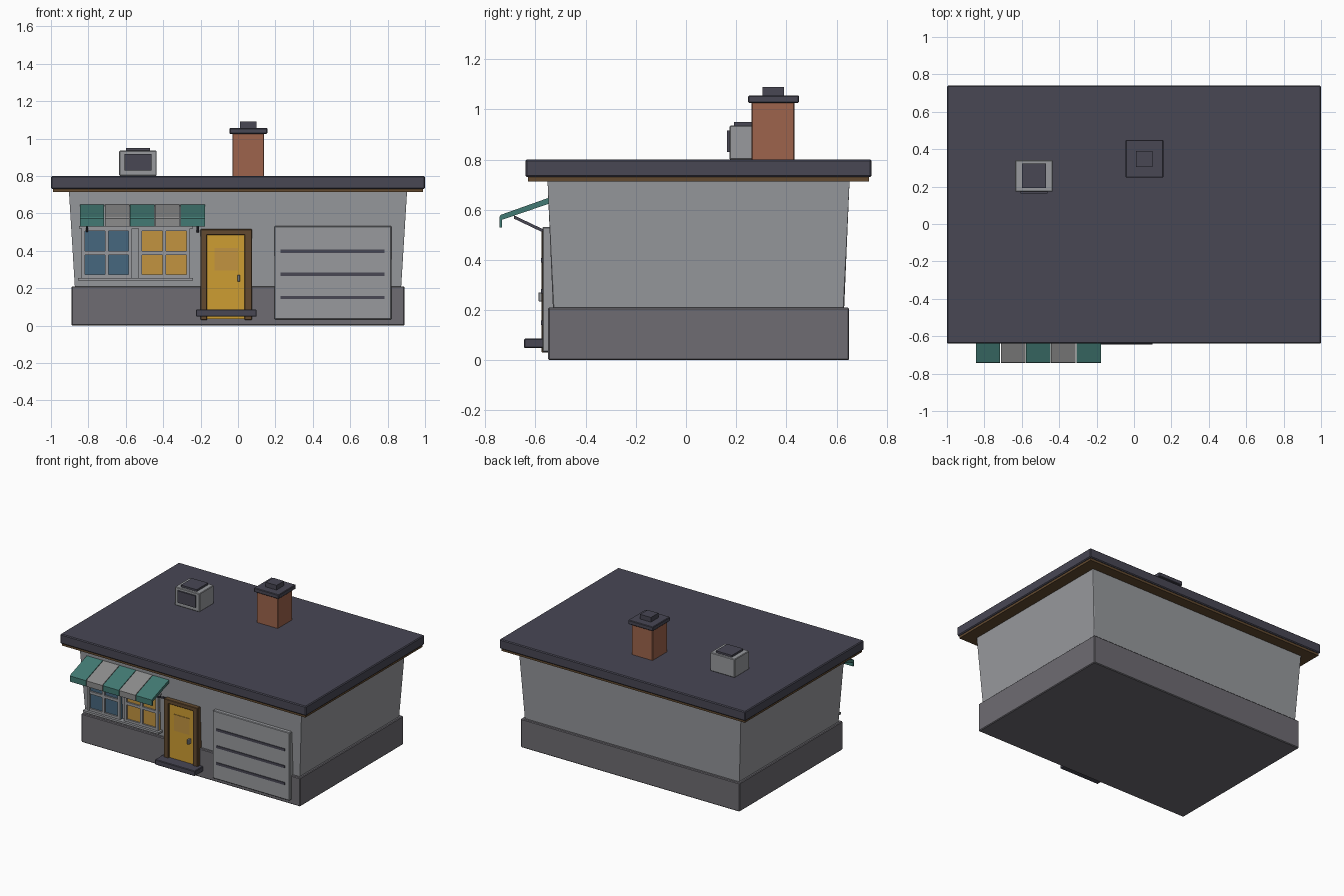
import bpy
import bmesh
from mathutils import Vector

cube = bpy.data.objects.get("Cube")
if cube:
    bpy.data.objects.remove(cube, do_unlink=True)


def material(name, red, green, blue):
    """Flat material from display (sRGB 0-255) values."""
    def linear(v):
        v /= 255
        return v / 12.92 if v <= 0.04045 else ((v + 0.055) / 1.055) ** 2.4
    colour = (linear(red), linear(green), linear(blue), 1)
    mat = bpy.data.materials.new(name)
    mat.use_nodes = True
    mat.diffuse_color = colour
    mat.node_tree.nodes["Principled BSDF"].inputs["Base Color"].default_value = colour
    return mat


WALL = material("wall grey", 152, 154, 158)
STONE = material("base grey", 110, 108, 114)
ROOF = material("slate", 72, 71, 84)
BRICK = material("brick", 158, 100, 76)
TEAL = material("awning teal", 66, 122, 115)
CANVAS = material("awning grey", 140, 140, 140)
YELLOW = material("door yellow", 206, 158, 50)
BLUE = material("window blue", 70, 103, 126)
AMBER = material("window amber", 194, 148, 64)
WOOD = material("dark wood", 98, 74, 48)


def finish(name, bm, mat, bevel=0):
    if bevel:
        bmesh.ops.bevel(bm, geom=bm.edges[:], offset=bevel, segments=1, affect='EDGES')
    bmesh.ops.recalc_face_normals(bm, faces=bm.faces[:])
    mesh = bpy.data.meshes.new(name)
    bm.to_mesh(mesh)
    bm.free()
    mesh.materials.append(mat)
    obj = bpy.data.objects.new(name, mesh)
    bpy.context.collection.objects.link(obj)
    return obj


def box(name, x, y, z, mat, bevel=0, flare=0):
    """Box from (min, max) ranges; flare widens the top on every side."""
    bm = bmesh.new()
    bmesh.ops.create_cube(bm, size=1)
    for v in bm.verts:
        grow = flare if v.co.z > 0 else 0
        v.co = Vector((
            x[1] + grow if v.co.x > 0 else x[0] - grow,
            y[1] + grow if v.co.y > 0 else y[0] - grow,
            z[1] if v.co.z > 0 else z[0]))
    return finish(name, bm, mat, bevel)


def extrude_x(name, profile, x, mat):
    """Sweep a (y, z) profile along x."""
    bm = bmesh.new()
    face = bm.faces.new([bm.verts.new((x[0], y, z)) for y, z in profile])
    result = bmesh.ops.extrude_face_region(bm, geom=[face])
    verts = [g for g in result["geom"] if isinstance(g, bmesh.types.BMVert)]
    bmesh.ops.translate(bm, verts=verts, vec=(x[1] - x[0], 0, 0))
    return finish(name, bm, mat)


# Building shell
box("base", (-0.89, 0.89), (-0.55, 0.65), (0, 0.21), STONE, 0.005)
box("walls", (-0.872, 0.872), (-0.53, 0.63), (0.2, 0.72), WALL, 0.004, flare=0.032)
for v in bpy.data.objects["walls"].data.vertices:
    v.co.y = max(-0.552, min(0.652, v.co.y))
box("soffit", (-0.99, 0.99), (-0.63, 0.73), (0.713, 0.732), WOOD)
box("roof", (-1, 1), (-0.64, 0.74), (0.73, 0.8), ROOF, 0.006)

# Chimney
box("chimney", (-0.03, 0.14), (0.262, 0.432), (0.79, 1.03), BRICK, 0.003)
box("chimney_cap", (-0.045, 0.157), (0.248, 0.45), (1.025, 1.056), ROOF, 0.004)
box("chimney_pot", (0.012, 0.1), (0.305, 0.391), (1.05, 1.09), ROOF)

# Rooftop cooling unit
box("cooler", (-0.635, -0.435), (0.173, 0.342), (0.8, 0.935), WALL, 0.004)
box("cooler_grille", (-0.608, -0.462), (0.163, 0.18), (0.829, 0.916), ROOF)
box("cooler_lid", (-0.6, -0.47), (0.192, 0.324), (0.93, 0.949), ROOF)

# Door
for side, x in (("right", (-0.2, -0.165)), ("left", (0.035, 0.074))):
    box(side + "_door_post", x, (-0.576, -0.52), (0.03, 0.515), WOOD, 0.003)
box("door_lintel", (-0.2, 0.074), (-0.576, -0.52), (0.485, 0.515), WOOD, 0.003)
box("door", (-0.166, 0.036), (-0.562, -0.52), (0.035, 0.487), YELLOW)
box("door_pane", (-0.125, 0), (-0.566, -0.56), (0.295, 0.415), AMBER)
box("door_handle", (-0.003, 0.011), (-0.588, -0.56), (0.235, 0.27), WALL, 0.002)
box("door_step", (-0.225, 0.1), (-0.645, -0.54), (0.048, 0.086), ROOF, 0.004)

# Garage door
box("garage_door", (0.195, 0.82), (-0.572, -0.52), (0.033, 0.532), WALL, 0.004)
for i in range(3):
    z = 0.15 + 0.124 * i
    box(f"garage_slot_{i + 1}", (0.226, 0.782), (-0.577, -0.57), (z - 0.009, z + 0.009), ROOF)


# Windows
def window(name, x0, x1, glass):
    z0, z1, bar = 0.252, 0.525, 0.02
    box(name + "_glass", (x0, x1), (-0.55, -0.52), (z0, z1), glass)
    for i in range(3):
        x = x0 + (x1 - x0 - bar) * i / 2
        box(f"{name}_upright_{i + 1}", (x, x + bar), (-0.562, -0.52), (z0, z1), WALL)
        z = z0 + (z1 - z0 - bar) * i / 2
        box(f"{name}_crossbar_{i + 1}", (x0, x1), (-0.561, -0.52), (z, z + bar), WALL)


window("right_window", -0.837, -0.566, BLUE)
window("left_window", -0.533, -0.256, AMBER)
box("window_sill", (-0.855, -0.24), (-0.58, -0.52), (0.24, 0.255), WALL)
box("window_head", (-0.85, -0.24), (-0.566, -0.52), (0.518, 0.532), WALL)

# Striped awning and its stays
slope = [(-0.54, 0.65), (-0.737, 0.58), (-0.744, 0.572), (-0.744, 0.53),
         (-0.733, 0.53), (-0.733, 0.56), (-0.54, 0.626)]
pitch = 0.1345
for i in range(5):
    x = -0.846 + pitch * i
    extrude_x(f"awning_stripe_{i + 1}", slope, (x, x + pitch - 0.004),
              CANVAS if i % 2 else TEAL)
stay = [(-0.685, 0.577), (-0.54, 0.508), (-0.54, 0.495), (-0.685, 0.564)]
for side, x in (("right", -0.807), ("left", -0.215)):
    extrude_x(side + "_awning_stay", stay, (x - 0.006, x + 0.006), ROOF)
